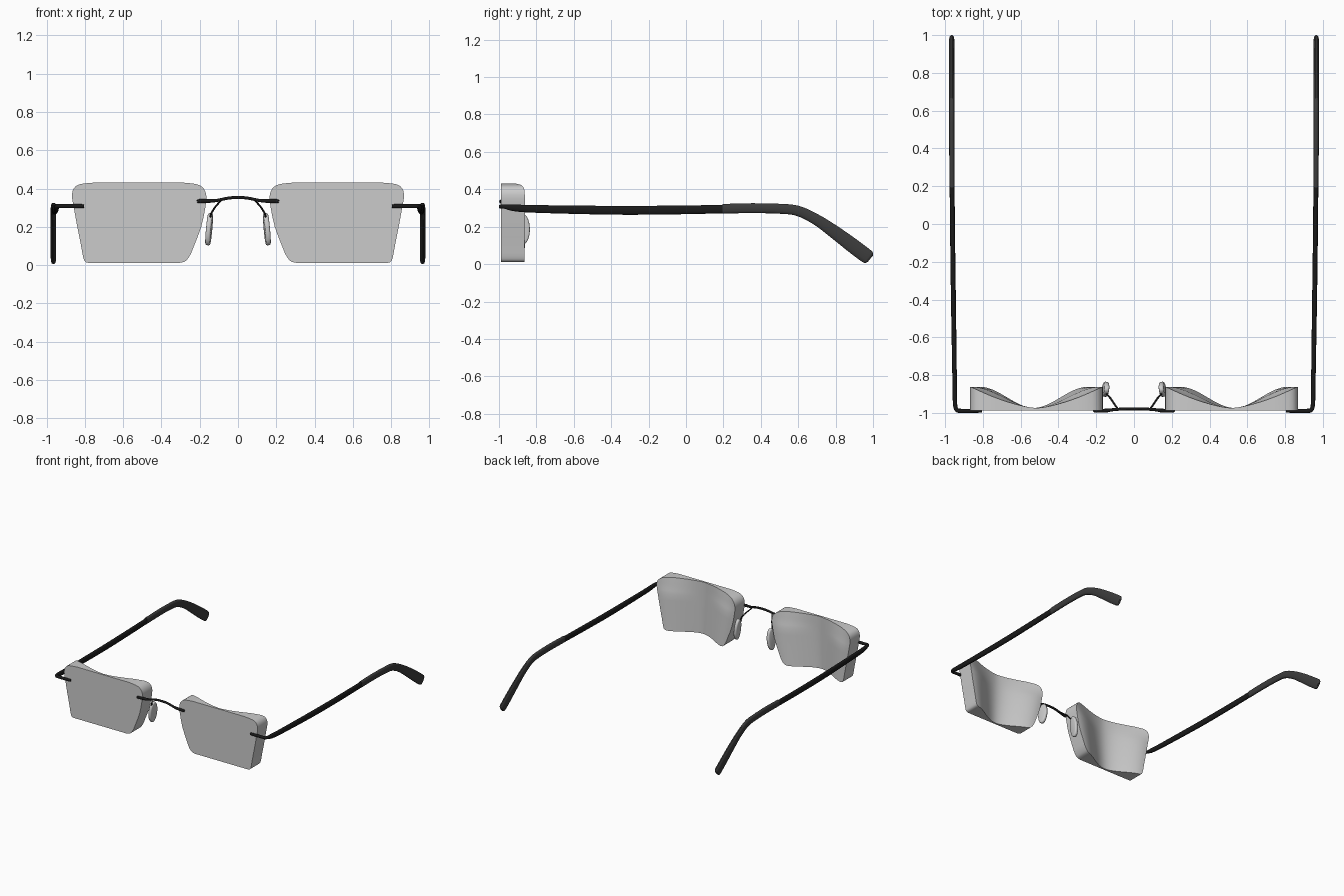
import bpy, bmesh, math
from mathutils import Vector, Matrix

if "Cube" in bpy.data.objects:
    bpy.data.objects.remove(bpy.data.objects["Cube"])


def material(name, v):
    m = bpy.data.materials.new(name)
    m.diffuse_color = (v, v, v, 1)
    m.use_nodes = True
    m.node_tree.nodes["Principled BSDF"].inputs["Base Color"].default_value = m.diffuse_color
    return m


BLACK = material("black_metal", 0.01)
DARK = material("dark_tip", 0.045)


def finish(name, bm, mat=None, mirror=True, angle=40):
    bmesh.ops.recalc_face_normals(bm, faces=bm.faces[:])
    me = bpy.data.meshes.new(name)
    bm.to_mesh(me)
    bm.free()
    ob = bpy.data.objects.new(name, me)
    bpy.context.collection.objects.link(ob)
    if mat:
        me.materials.append(mat)
    bpy.ops.object.select_all(action='DESELECT')
    ob.select_set(True)
    bpy.context.view_layer.objects.active = ob
    bpy.ops.object.shade_smooth_by_angle(angle=math.radians(angle))
    if mirror:
        mod = ob.modifiers.new("mirror", 'MIRROR')
        mod.use_mirror_merge = False
    return ob


def spline(pts, n):
    """Catmull-Rom through tuples of any length."""
    out = []
    for i in range(len(pts) - 1):
        p0, p1, p2 = pts[max(i - 1, 0)], pts[i], pts[i + 1]
        p3 = pts[min(i + 2, len(pts) - 1)]
        for k in range(n):
            t = k / n
            out.append([0.5 * (2 * b + (c - a) * t + (2 * a - 5 * b + 4 * c - d) * t * t
                        + (3 * b - a - 3 * c + d) * t ** 3)
                        for a, b, c, d in zip(p0, p1, p2, p3)])
    return out + [list(pts[-1])]


def sweep(name, pts, mat, n=5, sides=14, power=0.8, mirror=True):
    """Sweep a rounded section along (x, y, z, half_width, half_height)."""
    path = spline(pts, n)
    bm = bmesh.new()
    rings = []
    for i, p in enumerate(path):
        a, b = path[max(i - 1, 0)], path[min(i + 1, len(path) - 1)]
        tan = (Vector(b[:3]) - Vector(a[:3])).normalized()
        side = tan.cross(Vector((0, 0, 1))).normalized()
        up = side.cross(tan)
        ring = []
        for k in range(sides):
            c, s = math.cos(2 * math.pi * k / sides), math.sin(2 * math.pi * k / sides)
            c, s = (math.copysign(abs(v) ** power, v) for v in (c, s))
            ring.append(bm.verts.new(Vector(p[:3]) + side * c * p[3] + up * s * p[4]))
        rings.append(ring)
    for r, q in zip(rings, rings[1:]):
        for k in range(sides):
            j = (k + 1) % sides
            bm.faces.new((r[k], r[j], q[j], q[k]))
    bm.faces.new(rings[0])
    bm.faces.new(rings[-1])
    return finish(name, bm, mat, mirror)


# Lenses: rows of (z, inner x, outer x); flat front, hollow back
ROWS = [(.011, .31, .78), (.016, .283, .797), (.03, .265, .806), (.06, .246, .813),
        (.1, .23, .82), (.2, .192, .84), (.3, .171, .858), (.35, .165, .867),
        (.385, .171, .865), (.41, .19, .85), (.424, .222, .82), (.431, .29, .75)]
COLS = 28


def back_y(x, z):
    t = min(max(z / 0.36, 0), 1)
    lo, hi = .25 - .085 * t, .812 + .055 * t
    s = min(abs((x - (lo + hi) / 2) / ((hi - lo) / 2)), 1)
    w = max(0, (z - .3) / .13)
    f = (1 - w) * s * s * (3 - 2 * s) + w * s ** 1.5
    return -.974 + .112 * f


bm = bmesh.new()
front, back = [], []
for z, lo, hi in spline(ROWS, 2):
    xs = [lo + (hi - lo) * k / COLS for k in range(COLS + 1)]
    front.append([bm.verts.new((x, -.988, z)) for x in xs])
    back.append([bm.verts.new((x, back_y(x, z), z)) for x in xs])
for g in (front, back):
    for r, q in zip(g, g[1:]):
        for k in range(COLS):
            bm.faces.new((r[k], r[k + 1], q[k + 1], q[k]))
rim_f = front[0] + [r[-1] for r in front[1:-1]] + front[-1][::-1] + [r[0] for r in front[-2:0:-1]]
rim_b = back[0] + [r[-1] for r in back[1:-1]] + back[-1][::-1] + [r[0] for r in back[-2:0:-1]]
for k in range(len(rim_f)):
    j = (k + 1) % len(rim_f)
    bm.faces.new((rim_f[k], rim_f[j], rim_b[j], rim_b[k]))
finish("lenses", bm)

# Temple arms, including the bar wrapping onto the lens front
sweep("temple_arms", [
    (.808, -.989, .308, .006, .006), (.815, -.989, .308, .010, .010),
    (.92, -.989, .308, .011, .011), (.938, -.984, .308, .011, .011),
    (.946, -.965, .307, .011, .012), (.948, -.92, .301, .012, .018),
    (.950, -.8, .295, .012, .021), (.956, -.4, .288, .013, .024),
    (.960, -.1, .289, .013, .024), (.963, .2, .294, .013, .023)], BLACK)

# Temple tips
sweep("temple_tips", [
    (.963, .195, .296, .014, .026), (.964, .35, .299, .014, .027),
    (.965, .5, .296, .014, .027), (.965, .6, .284, .014, .028),
    (.965, .7, .236, .014, .030), (.965, .8, .167, .014, .036),
    (.965, .9, .092, .014, .040), (.965, .968, .041, .014, .039),
    (.965, .980, .032, .012, .032), (.965, .985, .028, .007, .022)], DARK)

# Bridge with pins on the lens fronts
half = [(.212, -.988, .334, .006, .006), (.205, -.988, .334, .010, .010),
        (.15, -.988, .335, .010, .010), (.11, -.983, .338, .008, .008),
        (.05, -.979, .350, .008, .008)]
sweep("bridge", half + [(0, -.979, .353, .008, .008)]
      + [(-p[0],) + p[1:] for p in reversed(half)], BLACK, mirror=False)

# Nose pad wires
sweep("nose_pad_wires", [
    (.085, -.979, .343, .005, .005), (.103, -.955, .322, .005, .005),
    (.125, -.922, .295, .005, .005), (.142, -.903, .262, .005, .005),
    (.147, -.888, .225, .005, .005), (.149, -.878, .195, .005, .005)],
    BLACK, sides=10, power=1)

# Nose pads: flat oval discs with rounded rims
bm = bmesh.new()
bmesh.ops.create_cone(bm, cap_ends=True, segments=32, radius1=1, radius2=1, depth=2,
                      matrix=Matrix.Rotation(math.pi / 2, 4, 'Y'))
bmesh.ops.transform(bm, verts=bm.verts[:], matrix=Matrix.Diagonal((.013, .040, .084, 1)))
caps = [e for e in bm.edges if abs(e.verts[0].co.x - e.verts[1].co.x) < .001]
bmesh.ops.bevel(bm, geom=caps, offset=.009, segments=3, profile=.5, affect='EDGES')
bmesh.ops.transform(bm, verts=bm.verts[:], matrix=Matrix.Translation((.151, -.875, .187))
                    @ Matrix.Rotation(.12, 4, 'Z') @ Matrix.Rotation(-.09, 4, 'Y'))
finish("nose_pads", bm)
